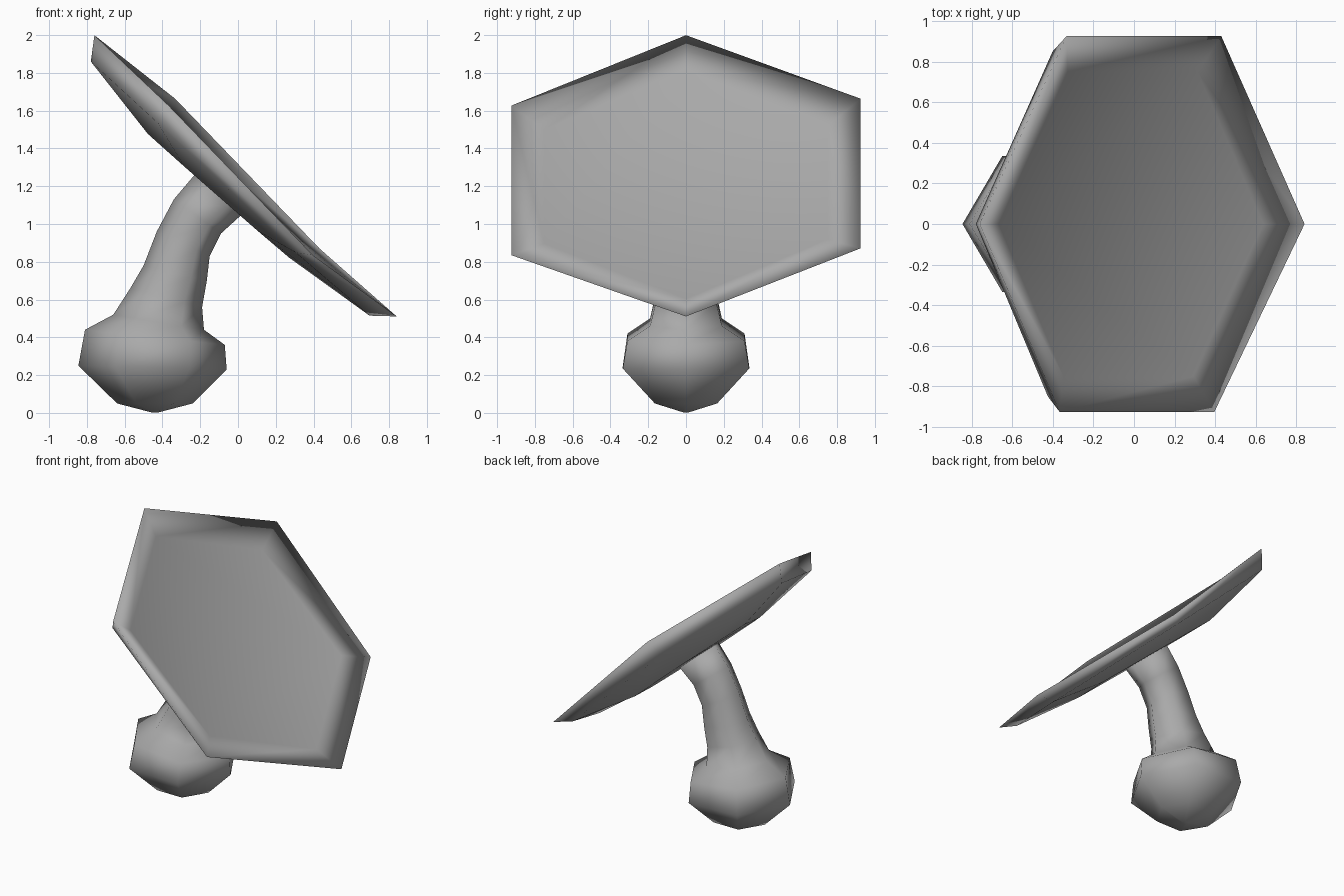
import bpy
from math import cos, sin, pi
from mathutils import Vector

if "Cube" in bpy.data.objects:
    bpy.data.objects.remove(bpy.data.objects["Cube"])

GREY = (0.4, 0.4, 0.4, 1)
grey = bpy.data.materials.new("matte_grey")
grey.use_nodes = True
grey.diffuse_color = GREY
grey.node_tree.nodes["Principled BSDF"].inputs["Base Color"].default_value = GREY


def loft(name, rings):
    """Skin a stack of six-sided rings, cap both ends and shade smooth."""
    n = len(rings[0])
    verts = [p for ring in rings for p in ring]
    faces = [tuple(range(n))[::-1], tuple(range(len(verts) - n, len(verts)))]
    for r in range(len(rings) - 1):
        for i in range(n):
            j = (i + 1) % n
            faces.append((r * n + i, r * n + j, (r + 1) * n + j, (r + 1) * n + i))
    mesh = bpy.data.meshes.new(name)
    mesh.from_pydata(verts, [], faces)
    mesh.materials.append(grey)
    for poly in mesh.polygons:
        poly.use_smooth = True
    obj = bpy.data.objects.new(name, mesh)
    bpy.context.collection.objects.link(obj)


def tilted_ring(left, right, depth):
    """Hexagon spanning two (x, z) silhouette points, with half depth in y."""
    a, b = Vector((left[0], 0, left[1])), Vector((right[0], 0, right[1]))
    mid, arm = (a + b) / 2, (b - a) / 2
    side = Vector((0, depth / sin(pi / 3), 0))
    return [mid + arm * cos(i * pi / 3) + side * sin(i * pi / 3) for i in range(6)]


# Tilted hexagonal dish with a sunken floor
centre = Vector((0.04, 0, 1.255))
along = Vector((0.732, 0, -0.681))
normal = Vector((0.681, 0, 0.732))


def dish_ring(half_width, twist, top_tip, top_corner, low_corner, low_tip):
    """Hexagon from (distance along slope, height) of its tips and corners."""
    outline = [(low_tip, 0), (low_corner, half_width), (top_corner, half_width),
               (top_tip, 0), (top_corner, -half_width), (low_corner, -half_width)]
    return [centre + along * u + Vector((0, v, 0)) + normal * (h + twist * v)
            for (u, h), v in outline]


loft("dish", [
    dish_ring(0.45, 0.0, (-0.53, -0.19), (-0.27, -0.185), (0.24, -0.17), (0.465, -0.16)),
    dish_ring(0.85, 0.02, (-1.012, -0.115), (-0.53, -0.095), (0.47, -0.1), (0.985, -0.095)),
    dish_ring(0.925, 0.027, (-1.093, 0.0), (-0.551, 0.02), (0.547, -0.04), (1.093, 0.0)),
    dish_ring(0.75, 0.02, (-0.9, -0.07), (-0.45, -0.07), (0.43, -0.075), (0.88, -0.07)),
])

# Faceted round base flowing into a curved neck
loft("base_and_neck", [
    tilted_ring((-0.46, 0.003), (-0.42, 0.003), 0.015),
    tilted_ring((-0.64, 0.05), (-0.24, 0.05), 0.165),
    tilted_ring((-0.845, 0.25), (-0.06, 0.23), 0.335),
    tilted_ring((-0.81, 0.44), (-0.07, 0.36), 0.31),
    tilted_ring((-0.66, 0.52), (-0.18, 0.44), 0.19),
    tilted_ring((-0.57, 0.66), (-0.19, 0.56), 0.16),
    tilted_ring((-0.50, 0.78), (-0.165, 0.70), 0.145),
    tilted_ring((-0.43, 0.96), (-0.15, 0.83), 0.13),
    tilted_ring((-0.34, 1.13), (-0.09, 0.95), 0.13),
    tilted_ring((-0.23, 1.26), (0.02, 1.05), 0.14),
])
